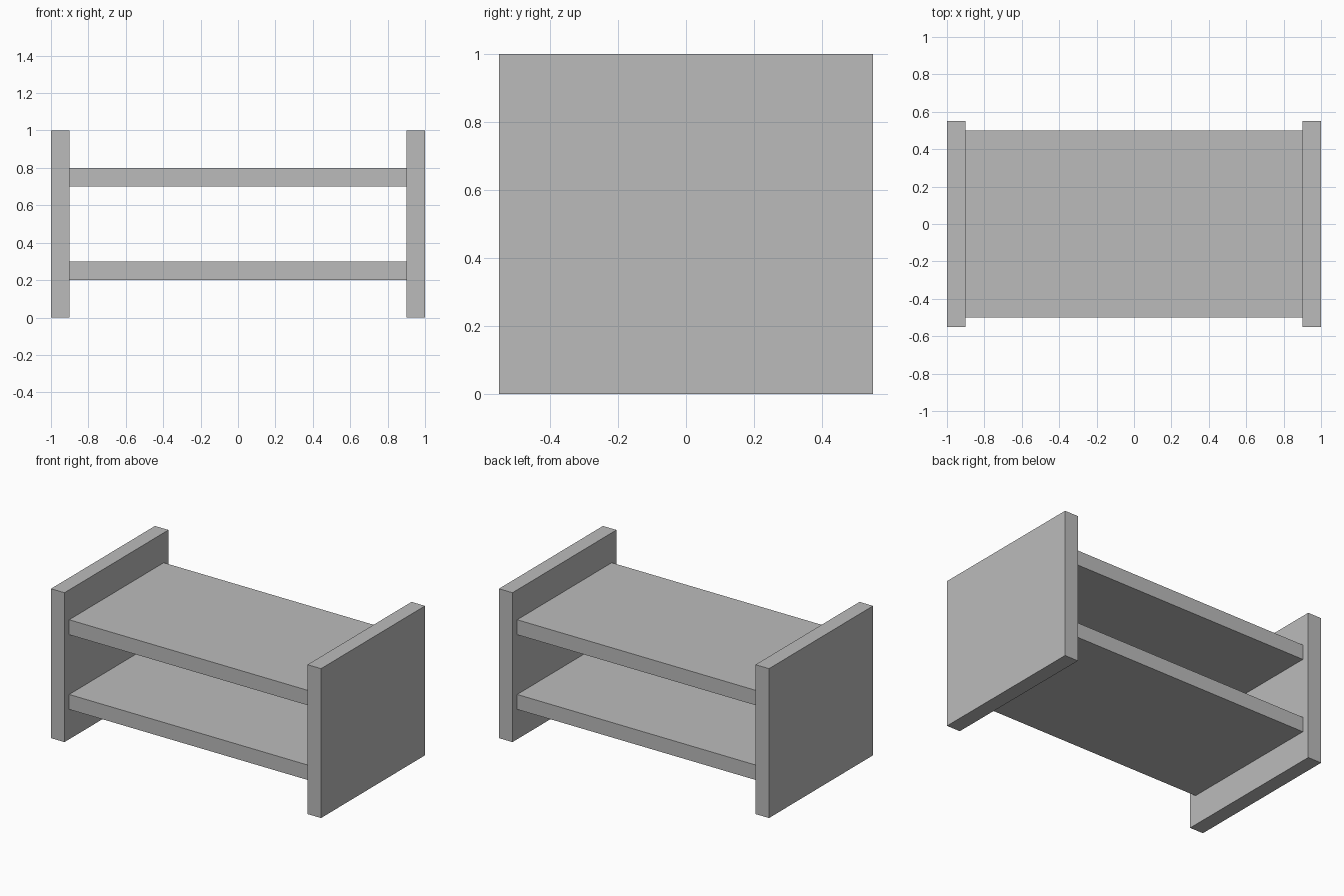
import bpy

cube = bpy.data.objects.get("Cube")
if cube:
    bpy.data.objects.remove(cube, do_unlink=True)

# Single grey finish
GREY = (0.5, 0.5, 0.5, 1.0)
grey = bpy.data.materials.new("plain_grey")
grey.use_nodes = True
grey.diffuse_color = GREY
grey.node_tree.nodes["Principled BSDF"].inputs["Base Color"].default_value = GREY


def board(name, center, size):
    """Add a flat rectangular board."""
    bpy.ops.mesh.primitive_cube_add(size=1, location=center)
    obj = bpy.context.object
    obj.name = name
    obj.scale = size
    bpy.ops.object.transform_apply(location=False, rotation=False, scale=True)
    obj.data.materials.append(grey)
    return obj


# Upright side panels
for side, sign in (("left", 1), ("right", -1)):
    board(side + "_side_panel", (sign * 0.95, 0, 0.5), (0.1, 1.1, 1.0))

# Shelves set between the panels
for level, z in (("lower", 0.25), ("upper", 0.75)):
    board(level + "_shelf", (0, 0, z), (1.8, 1.0, 0.1))
